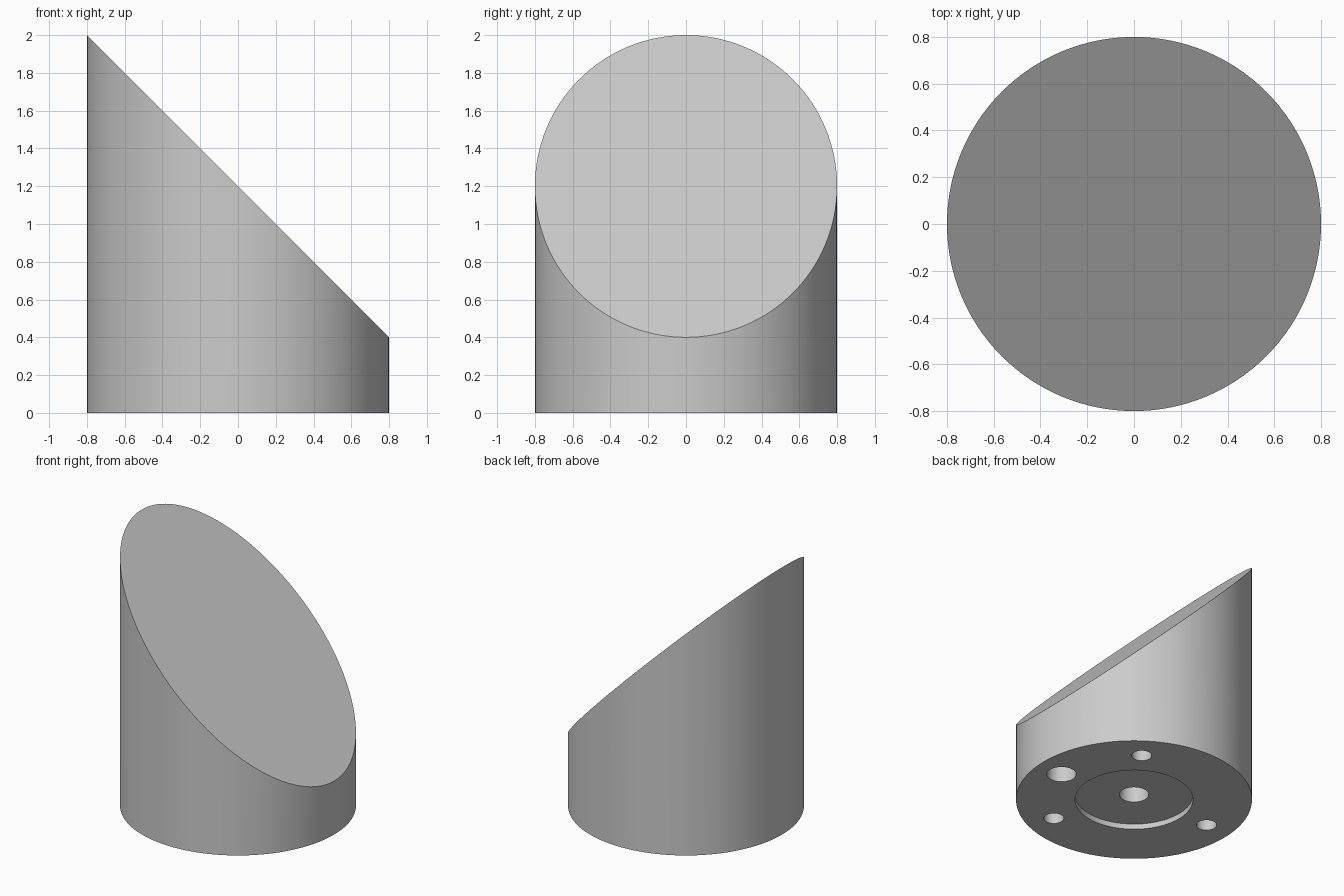
import bpy
import math

cube = bpy.data.objects.get("Cube")
if cube:
    bpy.data.objects.remove(cube, do_unlink=True)

grey = bpy.data.materials.new("plain_grey")
grey.use_nodes = True
colour = (0.6, 0.6, 0.6, 1)
grey.diffuse_color = colour
grey.node_tree.nodes["Principled BSDF"].inputs["Base Color"].default_value = colour


def cylinder(name, radius, bottom, top, x=0, y=0, sides=48):
    bpy.ops.mesh.primitive_cylinder_add(
        vertices=sides, radius=radius, depth=top - bottom,
        location=(x, y, (top + bottom) / 2))
    obj = bpy.context.object
    obj.name = name
    obj.data.materials.append(grey)
    return obj


def cut(target, cutter):
    mod = target.modifiers.new("cut", "BOOLEAN")
    mod.operation = "DIFFERENCE"
    mod.solver = "EXACT"
    mod.object = cutter
    bpy.context.view_layer.objects.active = target
    bpy.ops.object.modifier_apply(modifier=mod.name)
    bpy.data.objects.remove(cutter, do_unlink=True)


# Round body, with its top rim sheared into a 45 degree slope
body = cylinder("slanted_body", 0.8, 0, 1.2, sides=128)
for v in body.data.vertices:
    if v.co.z > 0:
        v.co.z -= v.co.x

# Shallow round recess and central bore in the underside
cut(body, cylinder("recess_cutter", 0.4, -0.1, 0.04, sides=96))
cut(body, cylinder("bore_cutter", 0.1, -0.1, 0.4))

# Three screw holes and one wider hole on the same circle
for angle, radius in ((55, 0.068), (175, 0.068), (295, 0.068), (355, 0.1)):
    a = math.radians(angle)
    cut(body, cylinder("hole_cutter", radius, -0.1, 0.3,
                       0.6 * math.cos(a), 0.6 * math.sin(a)))

# Smooth walls with crisp rims
bpy.ops.object.select_all(action="DESELECT")
body.select_set(True)
bpy.context.view_layer.objects.active = body
bpy.ops.object.shade_smooth_by_angle(angle=math.radians(30))
